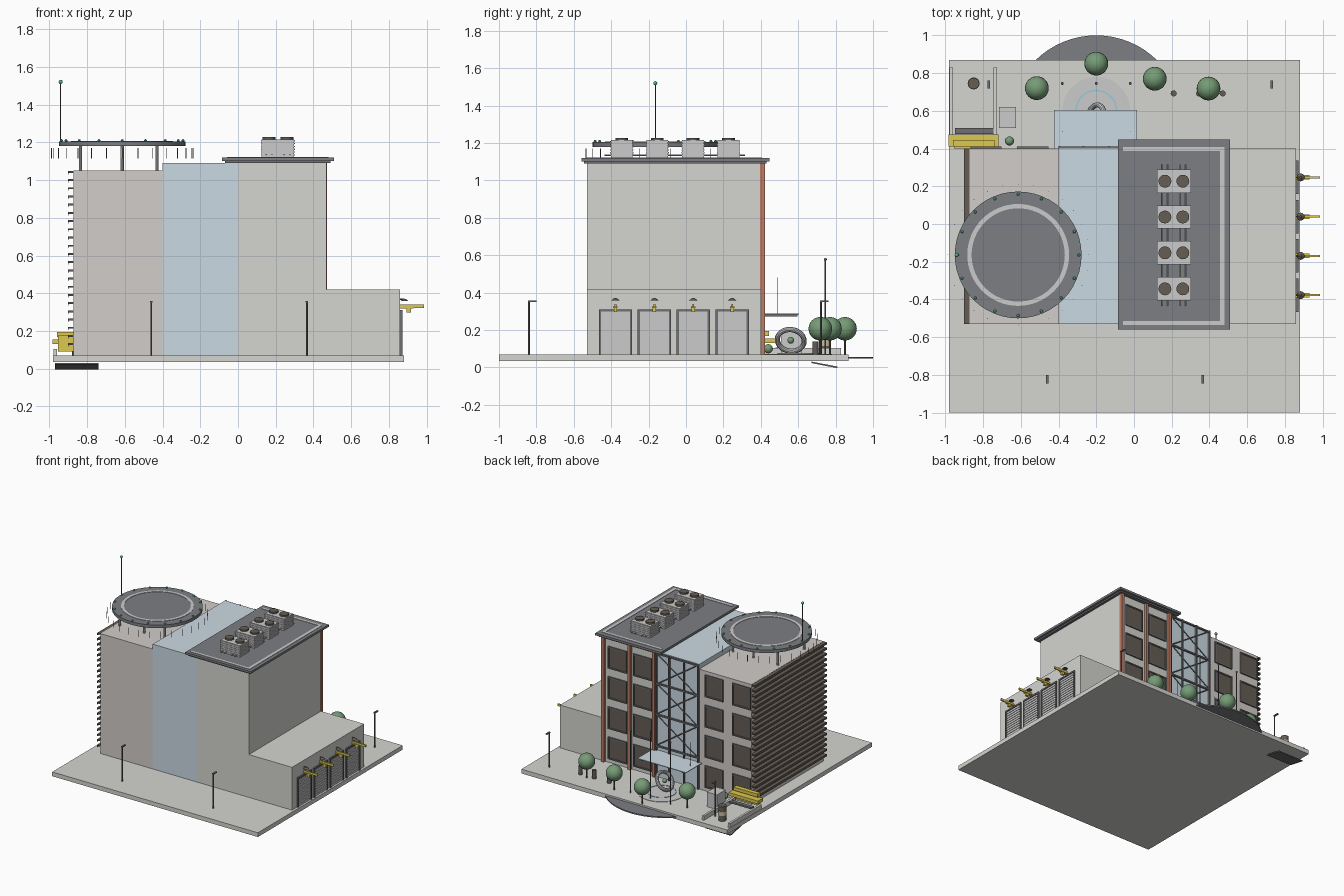
import bpy, bmesh
from math import sin, cos, tau, radians
from mathutils import Matrix, Vector

if "Cube" in bpy.data.objects:
    bpy.data.objects.remove(bpy.data.objects["Cube"])

COL = dict(wall=(.66, .66, .63), warm=(.64, .61, .59), glass=(.60, .70, .77), dark=(.16, .16, .17),
           roof=(.20, .21, .23), pale=(.75, .75, .72), brown=(.13, .11, .09), yellow=(.72, .58, .08),
           red=(.50, .20, .13), leaf=(.18, .33, .18), green=(.08, .5, .25), tan=(.6, .5, .35),
           metal=(.55, .55, .56), cyan=(.2, .6, .75))
parts = {}


def part(name, col):
    if name not in parts:
        parts[name] = (bmesh.new(), col)
    return parts[name][0]


def box(name, col, x0, x1, y0, y1, z0, z1, tilt=0):
    m = (Matrix.Translation(((x0 + x1) / 2, (y0 + y1) / 2, (z0 + z1) / 2)) @ Matrix.Rotation(tilt, 4, 'X')
         @ Matrix.Diagonal((x1 - x0, y1 - y0, z1 - z0, 1)))
    bmesh.ops.create_cube(part(name, col), size=1, matrix=m)


def rod(name, col, p, q, r, n=8, r2=None):
    p, q = Vector(p), Vector(q)
    d = q - p
    m = Matrix.Translation((p + q) / 2) @ d.to_track_quat('Z', 'Y').to_matrix().to_4x4()
    bmesh.ops.create_cone(part(name, col), cap_ends=True, segments=n, radius1=r,
                          radius2=r if r2 is None else r2, depth=d.length, matrix=m)


def cyl(name, col, x, y, z0, z1, r, n=16, r2=None):
    rod(name, col, (x, y, z0), (x, y, z1), r, n, r2)


def ball(name, col, x, y, z, r, n=20):
    bmesh.ops.create_uvsphere(part(name, col), u_segments=n, v_segments=n // 2, radius=r,
                              matrix=Matrix.Translation((x, y, z)))


def ring(name, col, c, r_in, r_out, h):
    """flat ring with rectangular section"""
    bm, n, loops = part(name, col), 64, []
    for r, z in ((r_in, 0), (r_out, 0), (r_out, h), (r_in, h)):
        loops.append([bm.verts.new((c[0] + r * cos(tau * i / n), c[1] + r * sin(tau * i / n), c[2] + z))
                      for i in range(n)])
    for a, b in zip(loops, loops[1:] + loops[:1]):
        for i in range(n):
            j = (i + 1) % n
            bm.faces.new((a[j], a[i], b[i], b[j]))


# site
box('base_slab', 'wall', -.98, .88, -1, .87, .035, .07)
cyl('driveway_disc', 'roof', -.2, .54, .047, .057, .46, 64)
cyl('entrance_plaza', 'pale', -.2, .60, .068, .073, .18, 48)
ring('plaza_light_ring', 'cyan', (-.2, .60, .073), .105, .11, .003)
box('underground_ramp', 'dark', -.97, -.74, .67, .81, .01, .018, radians(-11))

# building masses
box('left_block', 'warm', -.873, -.40, -.53, .40, .07, 1.05)
box('glass_atrium', 'glass', -.40, 0, -.53, .40, .07, 1.09)
box('right_block', 'wall', 0, .47, -.53, .40, .07, 1.093)
box('dock_wing', 'wall', .47, .86, -.53, .40, .07, .42)

# right roof
box('roof_base', 'dark', -.07, .49, -.545, .43, 1.09, 1.105)
box('roof_slab', 'roof', -.085, .508, -.56, .447, 1.102, 1.12)
for y in (-.525, .397):
    box('roof_stripe', 'pale', -.057, .48, y - .01, y + .01, 1.119, 1.123)
box('roof_stripe', 'pale', .455, .48, -.525, .397, 1.119, 1.123)

# cooling units
for y in (-.344, -.153, .037, .227):
    box('cooling_units', 'metal', .125, .298, y - .058, y + .058, 1.12, 1.215)
    for k in range(6):
        z = 1.13 + k * .015
        box('cooling_slats', 'metal', .121, .302, y - .062, y + .062, z, z + .006)
    for x in (.164, .259):
        cyl('cooling_fans', 'brown', x, y, 1.21, 1.228, .034, 20)
for x in (.15, .18, .245, .275):
    rod('cooling_pipes', 'metal', (x, -.435, 1.135), (x, .315, 1.135), .004)

# helipad
HX, HY = -.614, -.164
cyl('helipad_deck', 'roof', HX, HY, 1.18, 1.205, .336, 48)
ring('helipad_ring', 'pale', (HX, HY, 1.204), .247, .27, .004)
for x in (-.835, HX, -.43):
    for y in (HY - .17, HY + .17):
        cyl('helipad_legs', 'metal', x, y, 1.05, 1.185, .009, 10)
for k in range(16):
    a = tau * k / 16
    ball('helipad_lights', 'green', HX + .322 * cos(a), HY + .322 * sin(a), 1.209, .008, 8)
for k in range(28):
    a = tau * k / 28
    x, y = HX + .375 * cos(a), HY + .375 * sin(a)
    rod('net_posts', 'dark', (x, y, 1.115), (x, y, 1.17), .002, 5)
cyl('mast', 'dark', -.94, HY, 1.19, 1.52, .003, 8)
ball('mast_beacon', 'green', -.94, HY, 1.52, .011, 12)

# louvres on the left wall
for k in range(22):
    z = .125 + k * .0435
    box('wall_louvres', 'brown', -.902, -.871, -.53, .40, z, z + .01)
    box('louvre_lips', 'brown', -.902, -.898, -.53, .40, z - .008, z + .01)

# back windows with frames, four floors
for row in range(4):
    z = .19 + row * .247
    for x in (-.785, -.537, .11, .338):
        box('windows', 'brown', x - .075, x + .075, .395, .404, z - .083, z + .083)
        for s in (-1, 1):
            box('window_frames', 'dark', x + s * .078 - .005, x + s * .078 + .005, .395, .411, z - .088, z + .088)
            box('window_frames', 'dark', x - .083, x + .083, .395, .411, z + s * .085 - .005, z + s * .085 + .005)
for x in (0, .222, .46):
    box('terracotta_fins', 'red', x - .012, x + .012, .395, .422, .07, 1.09)

# atrium steelwork
for x in (-.395, -.267, -.133, -.018):
    box('atrium_mullions', 'dark', x - .005, x + .005, .395, .414, .07, 1.09)
for z in (.325, .58, .835, 1.08):
    box('atrium_transoms', 'dark', -.40, -.012, .395, .412, z - .006, z + .006)
    if z > .33:
        for a, b in ((-.39, -.02), (-.02, -.39)):
            rod('atrium_braces', 'dark', (a, .408, z - .25), (b, .408, z), .004, 6)

# entrance canopy
box('canopy_glass', 'glass', -.423, .016, .40, .605, .283, .289)
for x in (-.38, -.26, -.14, -.018):
    box('canopy_beams', 'dark', x - .005, x + .005, .40, .595, .272, .284)
for x in (-.38, -.018):
    rod('canopy_hangers', 'dark', (x, .49, .28), (x, .49, .48), .002, 6)

# ring sculpture
bm = part('ring_sculpture', 'metal')
n, m = 40, 10
M = Matrix.Translation((-.2, .56, .145)) @ Vector((-.8, .1, .6)).to_track_quat('Z', 'Y').to_matrix().to_4x4()
g = [[bm.verts.new(M @ Vector(((.072 + .014 * cos(tau * j / m)) * cos(tau * i / n),
                               (.072 + .014 * cos(tau * j / m)) * sin(tau * i / n), .014 * sin(tau * j / m))))
      for j in range(m)] for i in range(n)]
for i in range(n):
    for j in range(m):
        i2, j2 = (i + 1) % n, (j + 1) % m
        bm.faces.new((g[i][j], g[i2][j], g[i2][j2], g[i][j2]))
ball('sculpture_ball', 'leaf', -.2, .56, .145, .018, 12)

# trees, bollards, poles, lamps
for x, y in ((-.515, .72), (-.2, .85), (.11, .77), (.395, .718)):
    cyl('tree_trunks', 'brown', x, y, .07, .16, .006, 8)
    ball('tree_crowns', 'leaf', x, y, .207, .063, 24)
for x in (.21, .345, .47):
    cyl('bollards', 'brown', x, .692, .07, .14, .016, 12)
for x in (-.38, -.2, -.02):
    cyl('flagpoles', 'dark', x, .745, .07, .575, .004, 8)
    ball('flagpole_tips', 'dark', x, .745, .578, .008, 10)
for x, y in ((-.46, -.84), (.365, -.84), (.73, .722), (-.77, .722)):
    cyl('lamp_posts', 'dark', x, y, .07, .355, .005, 8)
    box('lamp_heads', 'dark', x - .007, x + .007, y - .005, y + .04, .35, .358)

# ramp entrance with yellow barriers, utility box and barrel
for x in (-.968, -.735):
    box('ramp_walls', 'wall', x - .009, x + .009, .42, .83, .07, .105)
box('yellow_barrier', 'yellow', -.983, -.718, .41, .475, .13, .156)
box('yellow_barrier', 'yellow', -.96, -.74, .41, .445, .168, .195)
box('barrier_back', 'yellow', -.955, -.745, .40, .42, .09, .175)
box('ramp_grille', 'dark', -.95, -.745, .478, .51, .092, .106)
box('utility_box', 'metal', -.715, -.625, .508, .62, .07, .19)
cyl('barrel', 'brown', -.85, .745, .07, .19, .03, 20)
ring('barrel_band', 'tan', (-.85, .745, .115), .029, .0315, .035)
ball('shrub', 'leaf', -.66, .44, .10, .025, 12)

# loading docks
for k in range(4):
    y = -.377 + k * .208
    box('dock_doors', 'metal', .855, .864, y - .08, y + .08, .07, .302)
    for j in range(11):
        z = .08 + j * .02
        box('door_ribs', 'metal', .86, .868, y - .078, y + .078, z, z + .01)
    for s in (-1, 1):
        box('door_frames', 'dark', .855, .871, y + s * .083 - .006, y + s * .083 + .006, .07, .31)
    box('door_frames', 'dark', .855, .871, y - .089, y + .089, .299, .311)
    box('dock_jibs', 'yellow', .855, .985, y - .005, y + .005, .322, .34)
    box('dock_jibs', 'yellow', .86, .93, y - .012, y + .012, .318, .326)
    box('jib_trolleys', 'yellow', .893, .918, y - .009, y + .009, .297, .322)
    cyl('dock_lamps', 'brown', .883, y, .358, .37, .021, 16, .006)
    rod('dock_lamp_arms', 'dark', (.855, y, .368), (.883, y, .368), .003, 6)

# turn the parts into objects
mats = {}
for name, (bm, col) in parts.items():
    bmesh.ops.recalc_face_normals(bm, faces=bm.faces)
    me = bpy.data.meshes.new(name)
    bm.to_mesh(me)
    bm.free()
    ob = bpy.data.objects.new(name, me)
    bpy.context.collection.objects.link(ob)
    if col not in mats:
        mats[col] = bpy.data.materials.new(col)
        mats[col].diffuse_color = (*COL[col], 1)
    me.materials.append(mats[col])
    ob.select_set(True)
    bpy.context.view_layer.objects.active = ob
bpy.ops.object.shade_smooth_by_angle(angle=radians(35))

for m in bpy.data.materials:
    if m.users and not m.is_grease_pencil:
        m.use_nodes = True
        m.node_tree.nodes["Principled BSDF"].inputs["Base Color"].default_value = m.diffuse_color
